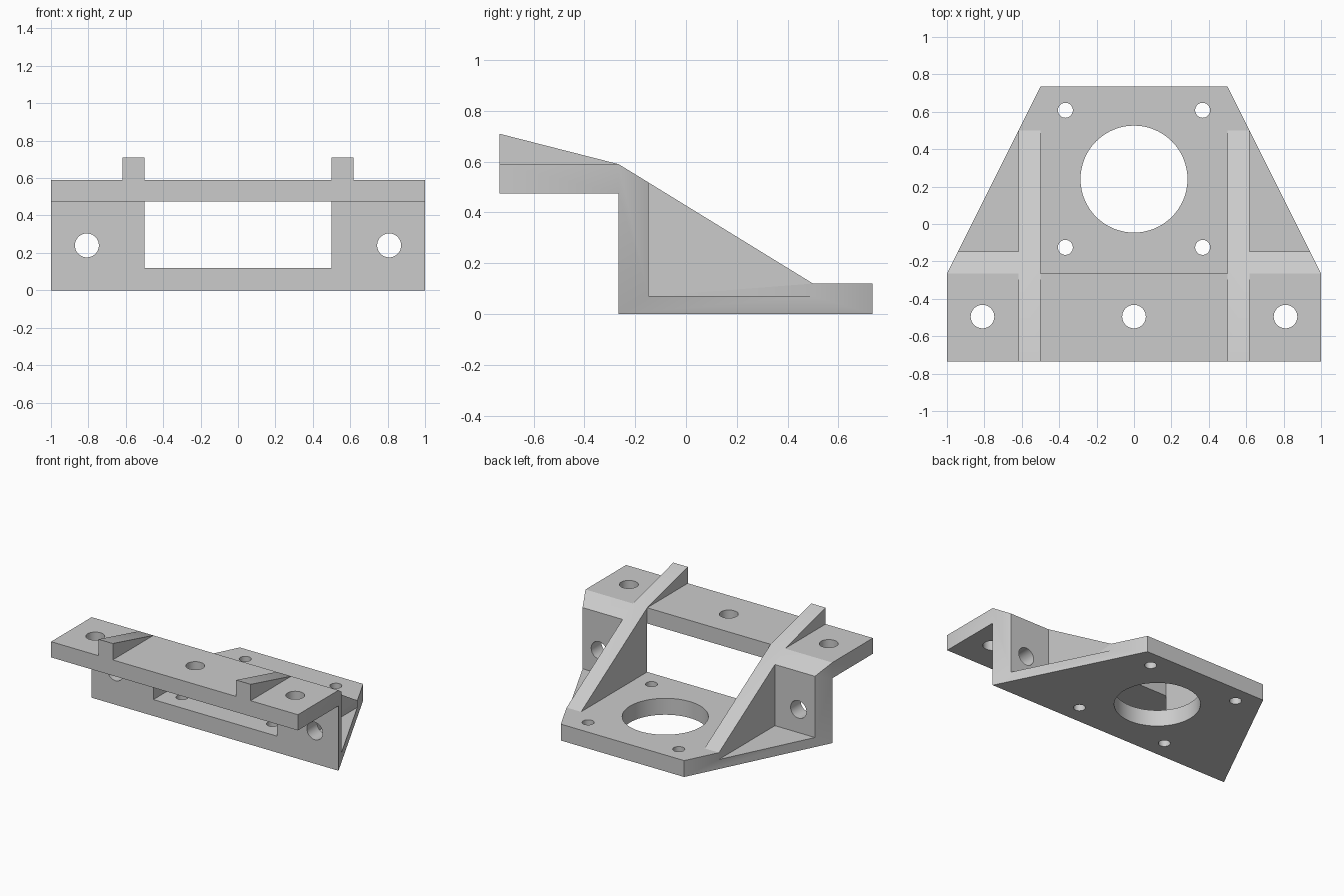
import bpy
import bmesh
from mathutils import Vector

cube = bpy.data.objects.get("Cube")
if cube:
    bpy.data.objects.remove(cube, do_unlink=True)

grey = bpy.data.materials.new("plain grey")
grey.use_nodes = True
colour = (0.6, 0.6, 0.6, 1)
grey.diffuse_color = colour
grey.node_tree.nodes["Principled BSDF"].inputs["Base Color"].default_value = colour

FRONT, WALL, BACK = -0.735, -0.265, 0.735    # main depths
WALL_BACK = -0.148
UNDER, TOP, PLATE = 0.475, 0.59, 0.12        # main heights
RIB_IN, RIB_OUT = 0.5, 0.617                 # rib sides


def prism(name, points, sweep):
    """Solid swept from a closed polygon along a vector."""
    bm = bmesh.new()
    face = bm.faces.new([bm.verts.new(p) for p in points])
    swept = bmesh.ops.extrude_face_region(bm, geom=[face])["geom"]
    verts = [g for g in swept if isinstance(g, bmesh.types.BMVert)]
    bmesh.ops.translate(bm, verts=verts, vec=sweep)
    bmesh.ops.recalc_face_normals(bm, faces=bm.faces)
    mesh = bpy.data.meshes.new(name)
    bm.to_mesh(mesh)
    bm.free()
    mesh.materials.append(grey)
    obj = bpy.data.objects.new(name, mesh)
    bpy.context.collection.objects.link(obj)
    return obj


def side_prism(name, profile, x0, x1):
    return prism(name, [(x0, y, z) for y, z in profile], (x1 - x0, 0, 0))


def cylinder(name, centre, radius, axis, depth):
    bpy.ops.mesh.primitive_cylinder_add(vertices=64, radius=radius, depth=depth, location=centre)
    obj = bpy.context.object
    obj.name = name
    obj.rotation_euler = Vector((0, 0, 1)).rotation_difference(Vector(axis)).to_euler()
    obj.data.materials.append(grey)
    return obj


def combine(tool, operation="DIFFERENCE"):
    """Apply a boolean to the bracket and discard the tool."""
    mod = bracket.modifiers.new("combine", "BOOLEAN")
    mod.operation = operation
    mod.solver = "EXACT"
    mod.object = tool
    bpy.context.view_layer.objects.active = bracket
    bpy.ops.object.modifier_apply(modifier=mod.name)
    bpy.data.objects.remove(tool, do_unlink=True)


# Body: flange, wall and plate with the sloping back
bracket = side_prism("mounting_bracket", [
    (FRONT, UNDER), (WALL, UNDER), (WALL, 0), (BACK, 0), (BACK, PLATE),
    (0.5, PLATE), (WALL, TOP), (FRONT, TOP)], -1, 1)

# Open middle between the two gussets
combine(side_prism("middle_cut", [(WALL, PLATE), (1, PLATE), (1, 1), (WALL, 1)], -RIB_IN, RIB_IN))

for s in (1, -1):
    # Pocket outside each gusset, leaving a thin floor
    combine(side_prism("pocket_cut", [(WALL_BACK, 0.07), (1, 0.07), (1, 1), (WALL_BACK, 1)],
                       s * RIB_OUT, s * 1.2))
    # Tapered side of the plate
    combine(prism("taper_cut", [(s, WALL, -0.1), (s * 0.45, BACK + 0.1, -0.1),
                                (s * 1.2, BACK + 0.1, -0.1), (s * 1.2, WALL, -0.1)], (0, 0, 1)))
    # Wedge rib on the flange
    combine(side_prism("flange_rib", [(FRONT, 0.53), (FRONT, 0.71), (WALL, TOP), (-0.3, 0.53)],
                       s * RIB_IN, s * RIB_OUT), "UNION")
    # Wall bolt hole
    combine(cylinder("wall_hole", (s * 0.808, -0.2, 0.24), 0.064, (0, 1, 0), 0.4))
    # Plate screw holes
    for y in (-0.125, 0.608):
        combine(cylinder("screw_hole", (s * 0.367, y, 0.06), 0.04, (0, 0, 1), 0.3))

# Flange bolt holes
for x in (-0.81, 0, 0.81):
    combine(cylinder("flange_hole", (x, -0.495, 0.53), 0.063, (0, 0, 1), 0.4))

# Large round opening in the plate
combine(cylinder("round_opening", (0, 0.24, 0.06), 0.286, (0, 0, 1), 0.3))

# Smooth the holes, keep the edges sharp
bpy.ops.object.select_all(action="DESELECT")
bracket.select_set(True)
bpy.context.view_layer.objects.active = bracket
bpy.ops.object.shade_smooth_by_angle()
